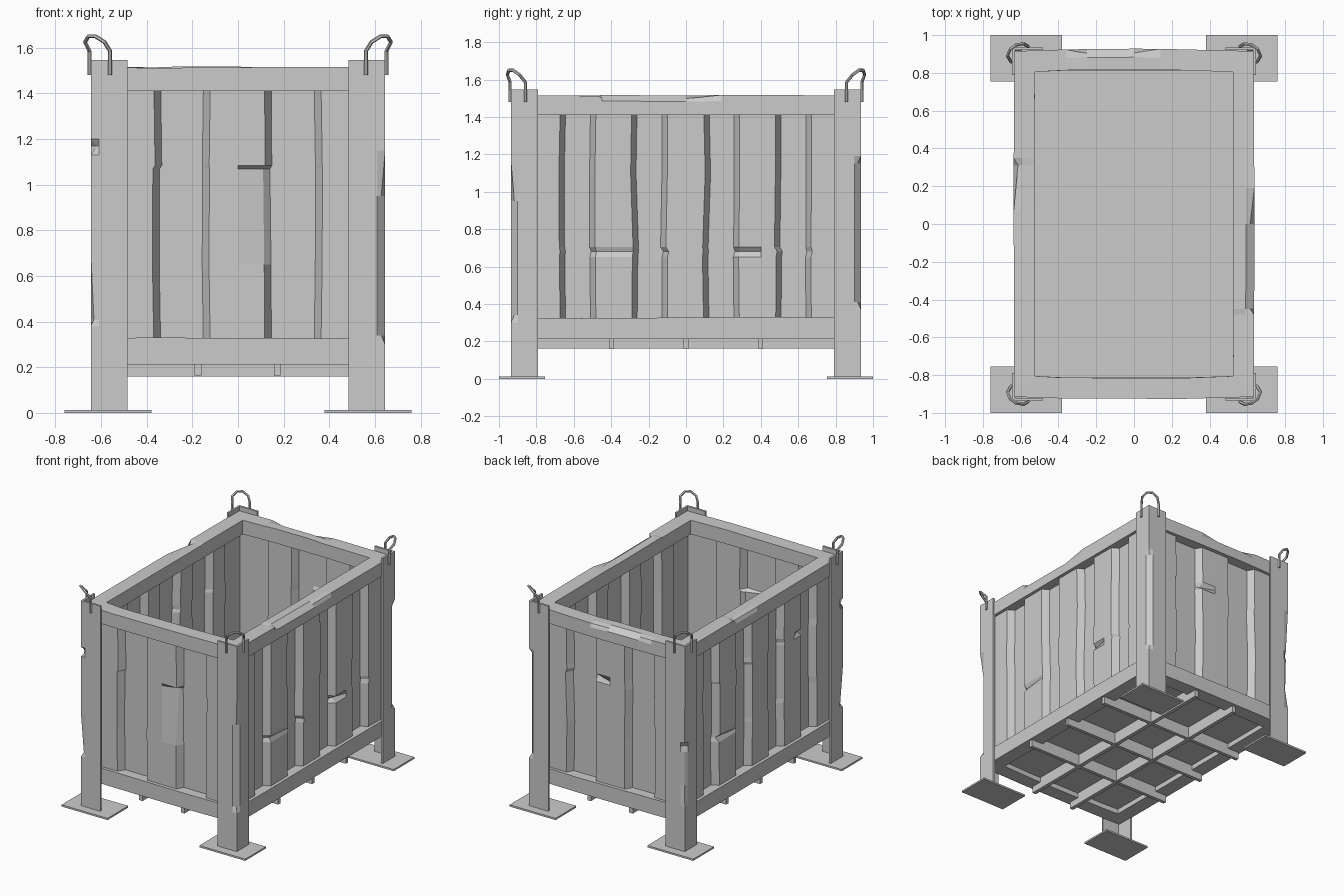
import bpy, bmesh, random
from mathutils import Vector

random.seed(4)
cube = bpy.data.objects.get("Cube")
if cube:
    bpy.data.objects.remove(cube)

steel = bpy.data.materials.new("grey_steel")
steel.use_nodes = True
grey = (0.6, 0.6, 0.6, 1)
steel.diffuse_color = grey
steel.node_tree.nodes["Principled BSDF"].inputs["Base Color"].default_value = grey


def finish(name, bm):
    bmesh.ops.recalc_face_normals(bm, faces=bm.faces)
    mesh = bpy.data.meshes.new(name)
    bm.to_mesh(mesh)
    bm.free()
    mesh.materials.append(steel)
    obj = bpy.data.objects.new(name, mesh)
    bpy.context.collection.objects.link(obj)
    return obj


def loft(name, rings, closed=True):
    """Skin a row of equal cross-sections; closed ones get end caps."""
    bm = bmesh.new()
    rows = [[bm.verts.new(p) for p in ring] for ring in rings]
    count = len(rows[0])
    for a, b in zip(rows, rows[1:]):
        for i in range(count if closed else count - 1):
            j = (i + 1) % count
            bm.faces.new((a[i], a[j], b[j], b[i]))
    if closed:
        bm.faces.new(rows[0])
        bm.faces.new(rows[-1])
    return finish(name, bm)


def box(name, lo, hi):
    bm = bmesh.new()
    bmesh.ops.create_cube(bm, size=1)
    lo, hi = Vector(lo), Vector(hi)
    for v in bm.verts:
        v.co = (lo + hi) / 2 + v.co * (hi - lo)
    return finish(name, bm)


# Each side maps (along, outward, height) to model space
SIDES = {
    "front": lambda u, n, z: (u, -n, z),
    "back": lambda u, n, z: (u, n, z),
    "right": lambda u, n, z: (n, u, z),
    "left": lambda u, n, z: (-n, u, z),
}
END_SIDES = ("front", "back")


# Corrugated walls: recessed flutes with a few knocked-in creases
def wall(side, rows, dents, extra):
    is_end = side in END_SIDES
    flutes = (-0.245, 0.24) if is_end else (-0.577, -0.195, 0.19, 0.575)
    floor_half, half = (0.095, 0.125) if is_end else (0.068, 0.097)
    end, high = (0.61, 0.895) if is_end else (0.895, 0.61)
    cols = [(-end, high, 0), (end, high, 0)] + [(u, high, 0) for u in extra]
    for c in flutes:
        for s in (-1, 1):
            key = round((c + s * half) * 100)
            cols += [(c + s * half, high, key), (c + s * floor_half, high - 0.05, key)]
    cols.sort()
    rings = []
    for z in rows:
        inner_row = z not in (rows[0], rows[-1])
        shift = {c[2]: random.uniform(-0.008, 0.008) if inner_row and c[2] else 0 for c in cols}
        ring = []
        for u, n, key in cols:
            for du, dz, depth in dents:
                if abs(z - dz) < 0.002 and abs(u - du) < 0.012:
                    n -= depth
            ring.append(SIDES[side](u + shift[key], n, z))
        rings.append(ring)
    obj = loft(side + "_wall", rings, closed=False)
    sheet = obj.modifiers.new("sheet thickness", "SOLIDIFY")
    sheet.thickness, sheet.offset = 0.006, 0


wall("front", (0.28, 0.65, 1.07, 1.085, 1.45), [(0.115, 1.07, 0.04)], (0,))
wall("back", (0.28, 0.7, 1.07, 1.1, 1.13, 1.45), [(0.115, 1.1, 0.04)], (0,))
wall("right", (0.28, 0.65, 0.68, 0.705, 1.1, 1.45),
     [(0.287, 0.68, 0.04), (-0.48, 0.68, 0.02)], (0.4,))
wall("left", (0.28, 0.65, 0.68, 0.705, 1.08, 1.1, 1.13, 1.45),
     [(-0.48, 1.1, 0.035), (0.478, 0.68, 0.03)], (-0.4,))


# Mitred rails, slightly bowed; chips flatten the outer top edge
def rail(name, side, bottom, top, chips, bow):
    length, outer = (0.635, 0.915) if side in END_SIDES else (0.915, 0.635)
    width = 0.11
    stations = [(-length, 0), (length, 0)] + chips
    stations += [(length * f, 0) for f in (-0.6, 0.4) if not chips]
    stations.sort()
    rings = []
    for u, chip in stations:
        corner = abs(u) == length
        wob = 0 if corner else random.uniform(-0.005, 0.004)
        out = outer + bow * (1 - (u / length) ** 2)
        drop, cut = 0.032, 0.045
        section = [(out, bottom), (out, top + wob - drop),
                   (out - chip * cut / 2, top + wob - chip * drop / 2),
                   (out - cut, top + wob), (out - width, top + wob), (out - width, bottom)]
        ring = []
        for n, z in section:
            mitre = (outer - n) * (1 if u > 0 else -1) if corner else 0
            ring.append(SIDES[side](u - mitre, n, z))
        rings.append(ring)
    loft(name, rings)


CHIPS = {
    "front": [],
    "back": [(-0.36, 0), (-0.25, 1), (0.0, 1), (0.14, 0)],
    "right": [(-0.48, 0), (-0.45, 1), (0.0, 1), (0.19, 0)],
    "left": [(0.07, 0), (0.31, 1), (0.35, 0)],
}
for side in SIDES:
    bow = 0.013 if side in END_SIDES else 0.002
    rail(side + "_top_rail", side, 1.41, 1.515, CHIPS[side], bow)
    rail(side + "_bottom_rail", side, 0.213, 0.327, [], bow * 0.8)


# Floor plate and the grid of bearers under it
box("floor", (-0.6, -0.88, 0.25), (0.6, 0.88, 0.262))
for i, x in enumerate((-0.175, 0.172)):
    box("long_bearer_%d" % (i + 1), (x - 0.015, -0.9, 0.163), (x + 0.015, 0.9, 0.255))
for i, y in enumerate((-0.4, 0, 0.4)):
    box("cross_bearer_%d" % (i + 1), (-0.622, y - 0.013, 0.16), (0.622, y + 0.013, 0.255))


# Angle-section posts with battered corners, foot plates and lifting loops
def post(name, sx, sy, knocks):
    t, c = 0.015, 0.035
    rings = []
    for z, k in [(0.01, 0)] + knocks + [(1.547, 0)]:
        d = k * c / 2
        section = [(0, 0.145), (0, c), (d, d), (c, 0), (0.16, 0),
                   (0.16, t), (t + c, t), (t + d, t + d), (t, t + c), (t, 0.145)]
        rings.append([(sx * (0.645 - x), sy * (0.935 - y), z) for x, y in section])
    loft(name, rings)


def lifting_loop(name, sx, sy):
    path = [(0.56, 0.94, 1.48), (0.56, 0.94, 1.585), (0.585, 0.955, 1.625),
            (0.625, 0.947, 1.65), (0.655, 0.925, 1.65), (0.67, 0.89, 1.625),
            (0.65, 0.858, 1.585), (0.65, 0.858, 1.48)]
    curve = bpy.data.curves.new(name, "CURVE")
    curve.dimensions = "3D"
    curve.bevel_depth, curve.bevel_resolution = 0.009, 1
    curve.use_fill_caps = True
    spline = curve.splines.new("POLY")
    spline.points.add(len(path) - 1)
    for point, (x, y, z) in zip(spline.points, path):
        point.co = (sx * x, sy * y, z, 1)
    spline.use_smooth = False
    curve.materials.append(steel)
    bpy.context.collection.objects.link(bpy.data.objects.new(name, curve))


CORNERS = {
    "front_right": (1, -1, [(0.3, 0), (0.34, 1), (0.95, 1), (1.15, 0)]),
    "back_right": (1, 1, [(0.37, 0), (0.41, 1), (1.15, 1), (1.19, 0)]),
    "front_left": (-1, -1, [(0.38, 0), (0.41, 0.8), (0.7, 0), (1.13, 0), (1.17, 1.5), (1.2, 0)]),
    "back_left": (-1, 1, [(0.35, 0), (0.5, 0.8), (0.75, 0.6), (0.79, 1.5), (0.82, 0.6), (1.15, 0)]),
}
for corner, (sx, sy, knocks) in CORNERS.items():
    post(corner + "_post", sx, sy, knocks)
    lifting_loop(corner + "_lifting_loop", sx, sy)
    xs, ys = sorted((sx * 0.38, sx * 0.76)), sorted((sy * 0.755, sy * 1.0))
    box(corner + "_foot", (xs[0], ys[0], 0), (xs[1], ys[1], 0.013))
